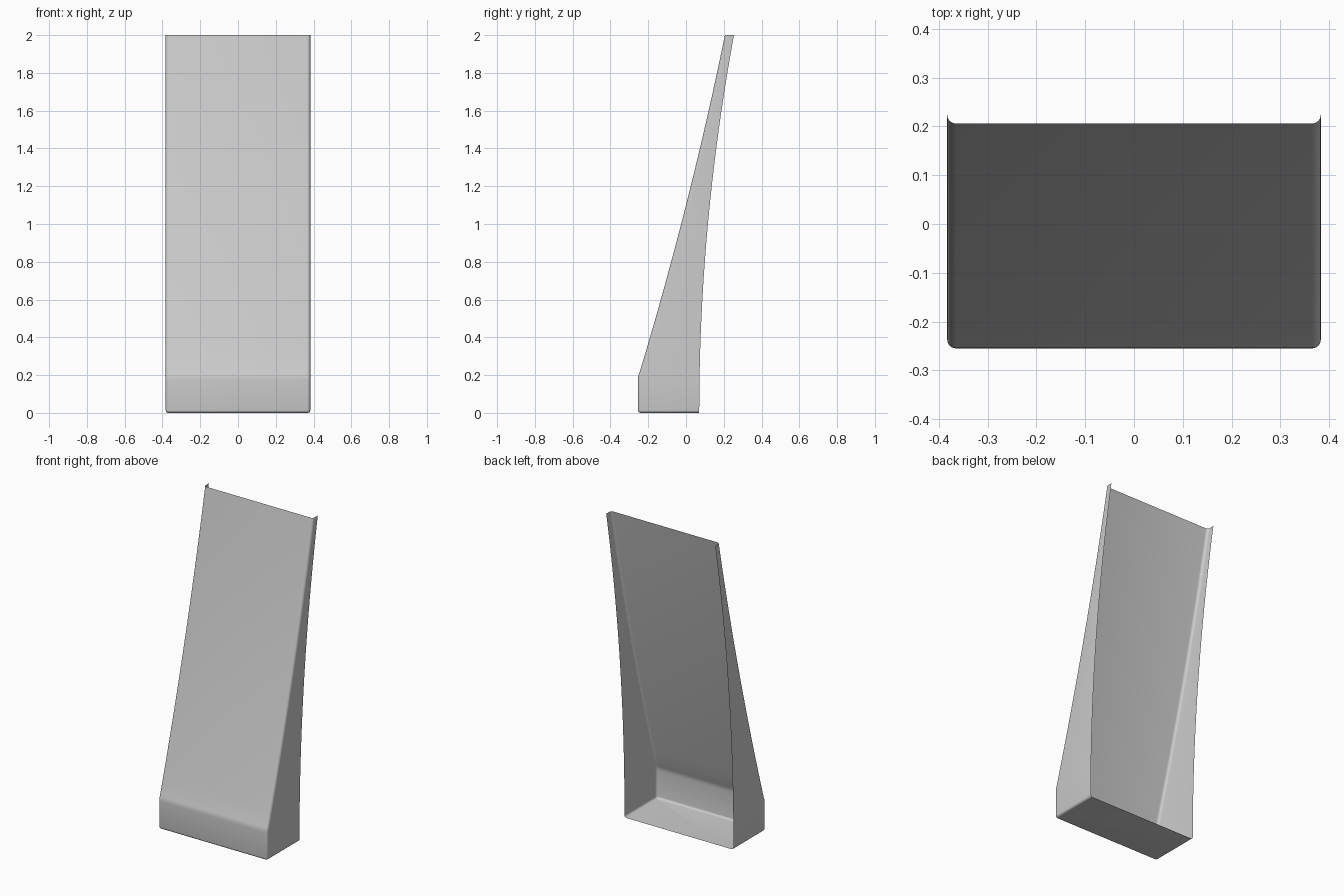
import bpy, bmesh, math

if "Cube" in bpy.data.objects:
    bpy.data.objects.remove(bpy.data.objects["Cube"])

HALF_W, CORNER, BASE_R = 0.383, 0.018, 0.014
SEG = 6


def front_y(z):
    # vertical toe, softened fold, then a gently bowed panel
    if z <= 0.175:
        return -0.255
    if z < 0.215:
        t = (z - 0.175) / 0.04
        return -0.255 + 0.0095 * t * t
    t = (z - 0.2) / 1.8
    return -0.25 + 0.544 * t - 0.088 * t * t


def back_y(z):
    return 0.07 + 0.046 * z * z


def section(z, inset=0.0):
    """U-shaped section, open at the back, with rounded front corners."""
    w, yf, r = HALF_W - inset, front_y(z) + inset, CORNER - inset
    half = [(w, back_y(z))]
    for i in range(SEG + 1):
        a = math.pi / 2 * i / SEG
        half.append((w - r + r * math.cos(a), yf + r - r * math.sin(a)))
    pts = half + [(-x, y) for x, y in reversed(half)]
    return [(x, y, z) for x, y in pts]


# Rounded base edge, straight toe, fold, long curved panel
rings = []
for i in range(5):
    a = math.pi / 2 * i / 4
    rings.append(section(BASE_R * (1 - math.cos(a)), BASE_R * (1 - math.sin(a))))
rings += [section(z) for z in (0.175, 0.185, 0.195, 0.205, 0.215)]
rings += [section(0.215 + 1.785 * i / 18) for i in range(1, 19)]

bm = bmesh.new()
rows = [[bm.verts.new(p) for p in ring] for ring in rings]
for lo, hi in zip(rows, rows[1:]):
    for j in range(len(lo) - 1):
        bm.faces.new((lo[j], hi[j], hi[j + 1], lo[j + 1]))
# Floor of the shell
bm.faces.new(rows[0])
bmesh.ops.recalc_face_normals(bm, faces=bm.faces[:])
bm.faces.ensure_lookup_table()
# Make the floor face down so the whole sheet faces outwards
if bm.faces[-1].normal.z > 0:
    bmesh.ops.reverse_faces(bm, faces=bm.faces[:])

mesh = bpy.data.meshes.new("back_panel_shell")
bm.to_mesh(mesh)
bm.free()
shell = bpy.data.objects.new("back_panel_shell", mesh)
bpy.context.collection.objects.link(shell)
bpy.context.view_layer.objects.active = shell
shell.select_set(True)
bpy.ops.object.shade_smooth_by_angle(angle=math.radians(40))
